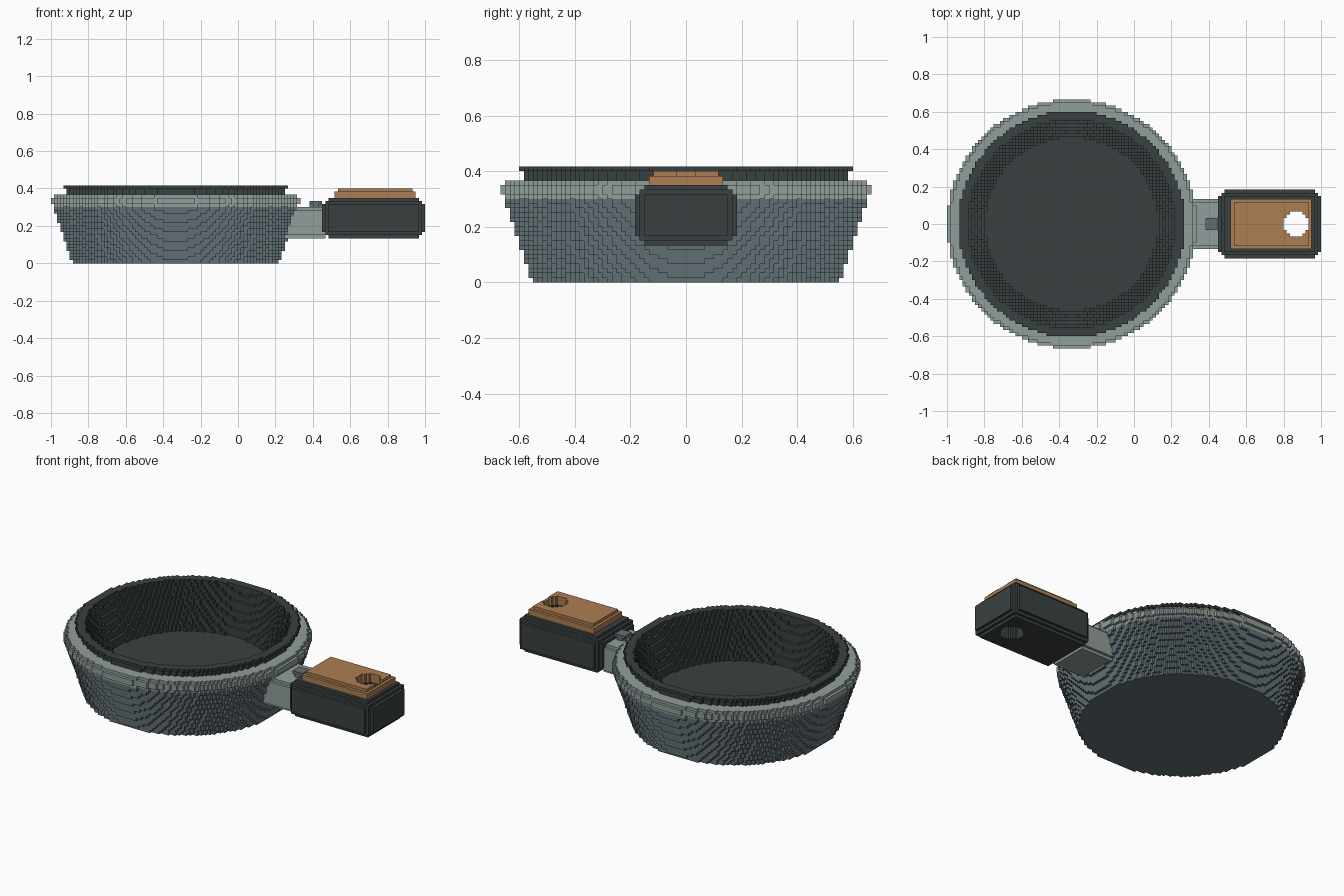
import bpy, math

cube = bpy.data.objects.get("Cube")
if cube:
    bpy.data.objects.remove(cube, do_unlink=True)

V = 1 / 60          # edge length of one block
PAN_X = -20         # pan centre, in blocks


def material(name, rgb):
    lin = [((c / 255 + 0.055) / 1.055) ** 2.4 for c in rgb] + [1]
    m = bpy.data.materials.new(name)
    m.use_nodes = True
    m.diffuse_color = lin
    bsdf = next(n for n in m.node_tree.nodes if n.type == 'BSDF_PRINCIPLED')
    bsdf.inputs["Base Color"].default_value = lin
    return m


CHARCOAL = material("charcoal", (58, 65, 65))
STEEL = material("light steel", (145, 158, 155))
SLATE = material("slate grey", (97, 110, 117))
WOOD = material("warm wood", (174, 126, 83))

# Corner offsets of the block face looking along each direction
SIDES = {
    (1, 0, 0): ((1, 0, 0), (1, 1, 0), (1, 1, 1), (1, 0, 1)),
    (-1, 0, 0): ((0, 0, 0), (0, 0, 1), (0, 1, 1), (0, 1, 0)),
    (0, 1, 0): ((0, 1, 0), (0, 1, 1), (1, 1, 1), (1, 1, 0)),
    (0, -1, 0): ((0, 0, 0), (1, 0, 0), (1, 0, 1), (0, 0, 1)),
    (0, 0, 1): ((0, 0, 1), (1, 0, 1), (1, 1, 1), (0, 1, 1)),
    (0, 0, -1): ((0, 0, 0), (0, 1, 0), (1, 1, 0), (1, 0, 0)),
}


def blocks(name, mat, lo, hi, inside):
    """Fill the box lo..hi with blocks whose centre passes inside(), keeping only the outer skin."""
    cells = {(i, j, k)
             for i in range(lo[0], hi[0]) for j in range(lo[1], hi[1]) for k in range(lo[2], hi[2])
             if inside(i + 0.5, j + 0.5, k)}
    index, faces = {}, []
    for i, j, k in sorted(cells):
        for (a, b, c), corners in SIDES.items():
            if (i + a, j + b, k + c) not in cells:
                faces.append([index.setdefault((i + p, j + q, k + r), len(index))
                              for p, q, r in corners])
    mesh = bpy.data.meshes.new(name)
    mesh.from_pydata([(x * V, y * V, z * V) for x, y, z in index], [], faces)
    mesh.materials.append(mat)
    ob = bpy.data.objects.new(name, mesh)
    bpy.context.collection.objects.link(ob)
    return ob


def pan_radius(x, y):
    return math.hypot(x - PAN_X, y)


def cavity(k):
    """Radius of the sloping inner wall at layer k."""
    return 33.3 - (24 - k) * 0.37


def rounded_box(lo, hi, r):
    """Test for a box with edges rounded by radius r."""
    def test(x, y, k):
        d = [max(l + r - p, p - (h - r), 0) for p, l, h in zip((x, y, k + 0.5), lo, hi)]
        return math.hypot(*d) <= r
    return test


def through_hole(x, y):
    return math.hypot(x - 52, y) < 4.2


# Tapered outer shell
def in_shell(x, y, k):
    r = pan_radius(x, y)
    return r < 33.25 + (k + 0.5) / 3 and (k < 8 or r >= cavity(k) + 1)


blocks("pan_shell", SLATE, (-60, -40, 0), (20, 40, 18), in_shell)

# Rounded band around the top of the shell
BAND = {18: 39.2, 19: 40, 20: 40, 21: 39.2}
blocks("pan_rim", STEEL, (-60, -40, 18), (20, 40, 22),
       lambda x, y, k: 34 <= pan_radius(x, y) < BAND[k])


# Dark lining with floor, sloping wall, neck and overhanging lip
def in_lining(x, y, k):
    r = pan_radius(x, y)
    if k == 8:
        return r < cavity(8) + 1
    outer = 36.3 if k == 24 else 35.1 if k >= 18 else cavity(k) + 1
    return cavity(k) <= r < outer


blocks("pan_lining", CHARCOAL, (-60, -40, 8), (20, 40, 25), in_lining)

# Bracket joining pan and handle, with its screw
blocks("handle_bracket", STEEL, (15, -8, 8), (28, 8, 18),
       rounded_box((10, -8, 8), (33, 8, 18), 2.5))
blocks("bracket_screw", SLATE, (22, -3, 18), (28, 3, 20),
       lambda x, y, k: math.hypot(x - 25, y) < (1.6 if k == 18 else 2.2))

# Handle grip with hanging hole
grip = rounded_box((27, -11, 8), (60, 11, 21), 3.4)
blocks("handle_grip", CHARCOAL, (27, -11, 8), (60, 11, 21),
       lambda x, y, k: grip(x, y, k) and not through_hole(x, y))


# Wooden top plate, stepped in at its upper layer
def in_plate(x, y, k):
    step = 1 if k == 23 else 0
    return (31 + step < x < 57 - step and abs(y) < 8 - step
            and not through_hole(x, y))


blocks("handle_top_plate", WOOD, (31, -8, 21), (57, 8, 24), in_plate)
